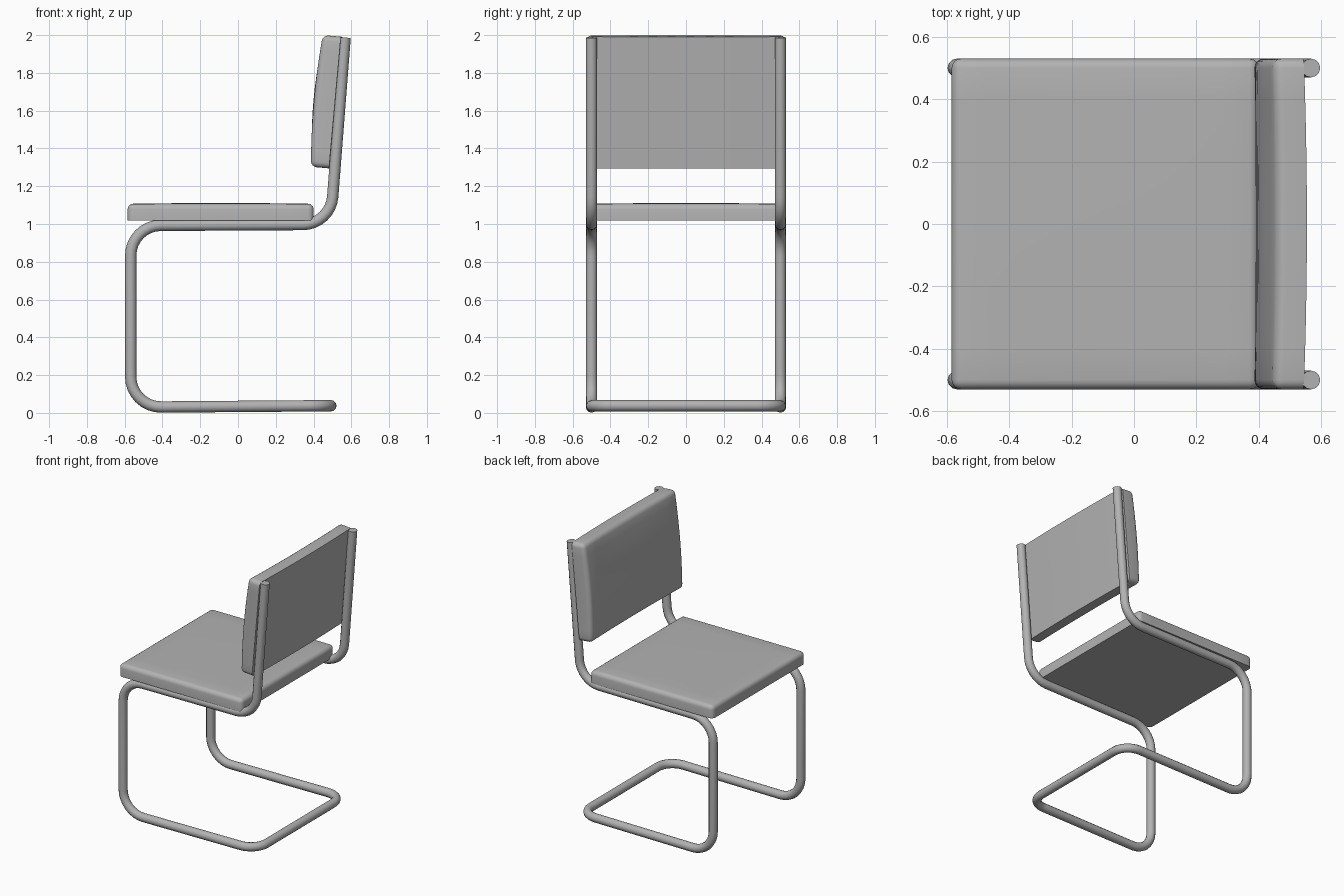
import bpy, bmesh, math
from mathutils import Vector, Matrix

if "Cube" in bpy.data.objects:
    bpy.data.objects.remove(bpy.data.objects["Cube"])

grey = bpy.data.materials.new("dark_grey")
grey.diffuse_color = (0.45, 0.45, 0.45, 1)
grey.use_nodes = True
grey.node_tree.nodes["Principled BSDF"].inputs["Base Color"].default_value = grey.diffuse_color


def fillet(points, radii, steps=8):
    """Round the inner corners of a 3D polyline."""
    out = [points[0]]
    for a, p, b, r in zip(points, points[1:], points[2:], radii):
        u, v = (a - p).normalized(), (b - p).normalized()
        half = u.angle(v) / 2
        centre = p + (u + v).normalized() * (r / math.sin(half))
        start = (p + u * (r / math.tan(half)) - centre).normalized()
        end = (p + v * (r / math.tan(half)) - centre).normalized()
        for i in range(steps + 1):
            out.append(centre + start.slerp(end, i / steps) * r)
    return out + [points[-1]]


def finish(obj, angle=35):
    obj.data.materials.append(grey)
    bpy.ops.object.select_all(action='DESELECT')
    obj.select_set(True)
    bpy.context.view_layer.objects.active = obj
    bpy.ops.object.shade_smooth_by_angle(angle=math.radians(angle))


def tube(name, points, radius):
    curve = bpy.data.curves.new(name, 'CURVE')
    curve.dimensions = '3D'
    curve.bevel_depth = radius
    curve.bevel_resolution = 4
    curve.use_fill_caps = True
    spline = curve.splines.new('POLY')
    spline.points.add(len(points) - 1)
    for sp, p in zip(spline.points, points):
        sp.co = (*p, 1)
    obj = bpy.data.objects.new(name, curve)
    bpy.context.collection.objects.link(obj)
    bpy.ops.object.select_all(action='DESELECT')
    obj.select_set(True)
    bpy.context.view_layer.objects.active = obj
    bpy.ops.object.convert(target='MESH')
    finish(bpy.context.object)


def cushion(name, length, width, thick, matrix, shape, bevel=0.03):
    """Pad lying on local z = 0 with rounded top and side edges."""
    bm = bmesh.new()
    bmesh.ops.create_cube(bm, size=1)
    for v in bm.verts:
        v.co = Vector((v.co.x * length, v.co.y * width, (v.co.z + 0.5) * thick))
    edges = [e for e in bm.edges if max(v.co.z for v in e.verts) > 0.001]
    bmesh.ops.bevel(bm, geom=edges, offset=bevel, segments=4, profile=0.5,
                    affect='EDGES')
    # Slice the pad so that it can bulge
    for axis, size in ((0, length), (1, width)):
        normal = Vector((axis == 0, axis == 1, 0))
        for i in range(-4, 5):
            bmesh.ops.bisect_plane(bm, geom=bm.verts[:] + bm.edges[:] + bm.faces[:],
                                   plane_co=normal * (i * size / 10.5), plane_no=normal)
    for v in bm.verts:
        s, t = 2 * v.co.x / length, 2 * v.co.y / width
        v.co.z = shape(s, t, v.co.z, thick)
    bm.transform(matrix)
    bmesh.ops.recalc_face_normals(bm, faces=bm.faces[:])
    mesh = bpy.data.meshes.new(name)
    bm.to_mesh(mesh)
    bm.free()
    obj = bpy.data.objects.new(name, mesh)
    bpy.context.collection.objects.link(obj)
    finish(obj)


# Cantilever frame: one continuous bent tube, mirrored about y = 0
side = [Vector(p) for p in ((0.567, 0.5, 1.987), (0.490, 0.5, 0.998), (-0.568, 0.5, 0.992),
                            (-0.568, 0.5, 0.030), (0.492, 0.5, 0.038))]
other = [Vector((p.x, -p.y, p.z)) for p in reversed(side)]
radii = [0.16, 0.16, 0.16, 0.12]
tube("tube_frame", fillet(side + other, radii + radii[::-1]), 0.03)

# Seat pad
cushion("seat", 0.985, 1.06, 0.089, Matrix.Translation((-0.092, 0, 1.018)),
        lambda s, t, z, d: z + 0.004 * (z / d) * (1 - s * s) * (1 - t * t))


# Backrest pad: front bulges, back is bowed slightly
def back_shape(s, t, z, d):
    across = 1 - t * t
    bulge = (z / d) * (1 - s * s) * (0.014 + 0.013 * across)
    return z + bulge - 0.01 * across


tilt = math.atan(0.09)
up = Vector((math.sin(tilt), 0, math.cos(tilt)))
front = Vector((-math.cos(tilt), 0, math.sin(tilt)))
across = front.cross(up)
origin = Vector((0.513, 0, 1.643))
basis = Matrix((up, across, front)).transposed().to_4x4()
cushion("backrest", 0.70, 1.06, 0.097, Matrix.Translation(origin) @ basis, back_shape)
